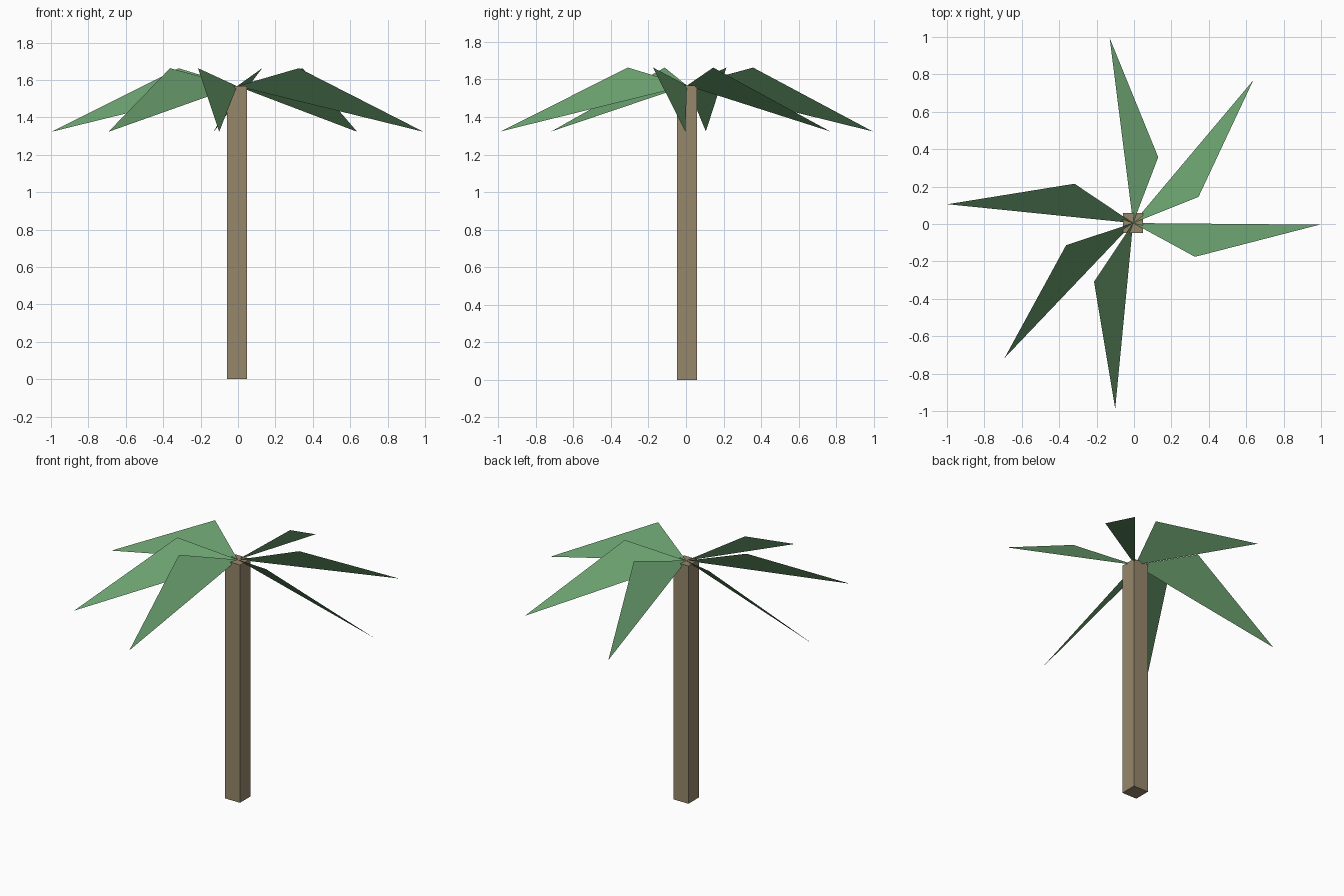
import bpy
import math

if "Cube" in bpy.data.objects:
    bpy.data.objects.remove(bpy.data.objects["Cube"])

CX, CY = -0.005, 0.005   # trunk axis
TOP = 1.567              # trunk height


def material(name, rgb):
    m = bpy.data.materials.new(name)
    m.diffuse_color = (*rgb, 1)
    m.use_nodes = True
    m.node_tree.nodes["Principled BSDF"].inputs["Base Color"].default_value = m.diffuse_color
    return m


def mesh_object(name, verts, faces, mat):
    me = bpy.data.meshes.new(name)
    me.from_pydata(verts, [], faces)
    me.materials.append(mat)
    ob = bpy.data.objects.new(name, me)
    bpy.context.collection.objects.link(ob)
    return ob


def polar(radius, degrees, z):
    a = math.radians(degrees)
    return (CX + radius * math.cos(a), CY + radius * math.sin(a), z)


bark = material("bark brown", (0.305, 0.242, 0.147))
leaf = material("leaf green", (0.147, 0.352, 0.159))

# Square trunk
bpy.ops.mesh.primitive_cube_add(size=1, location=(CX, CY, TOP / 2))
trunk = bpy.context.object
trunk.name = "trunk"
trunk.scale = (0.108, 0.108, TOP)
trunk.data.materials.append(bark)

# Six flat triangular fronds: crown centre, raised side corner, drooping tip
for i, angle in enumerate((-0.5, 49.9, 97.2, 174.2, 226.4, 264.5)):
    corners = [(CX, CY, TOP),
               polar(0.377, angle - 28.1, 1.663),
               polar(0.997, angle, 1.323)]
    mesh_object(f"frond_{i + 1}", corners, [(0, 1, 2)], leaf)
